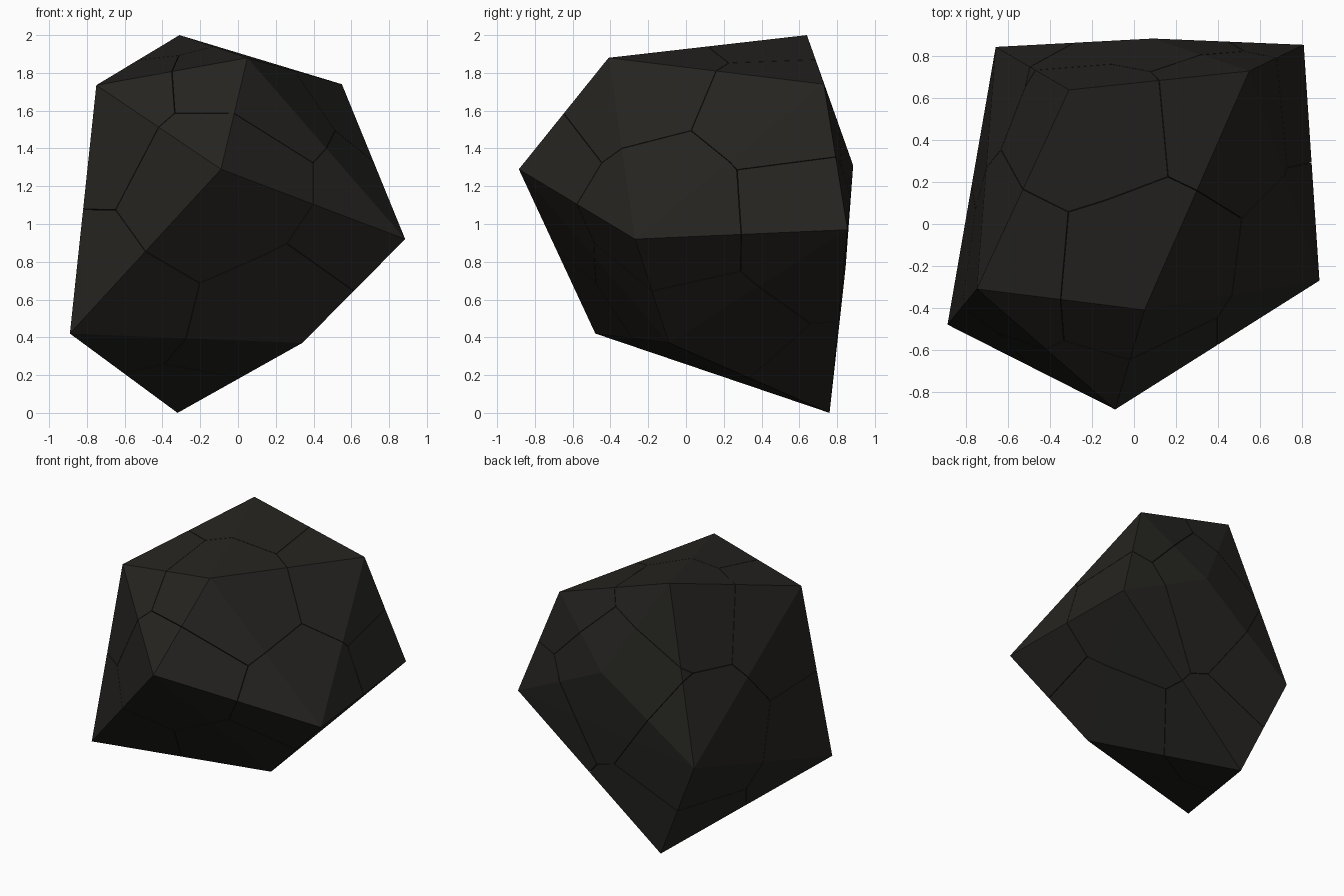
import bpy, bmesh
from mathutils import Vector

if "Cube" in bpy.data.objects:
    bpy.data.objects.remove(bpy.data.objects["Cube"])

# Corners of the irregular twenty-sided stone
CORNERS = [Vector(c) for c in (
    (-0.31, 0.64, 2.0), (0.05, -0.41, 1.88), (0.55, 0.73, 1.74),
    (0.885, -0.27, 0.92), (0.34, -0.09, 0.37), (-0.32, 0.76, 0.0),
    (-0.89, -0.48, 0.42), (-0.75, -0.31, 1.735), (-0.09, -0.885, 1.29),
    (0.81, 0.855, 0.97), (0.09, 0.885, 1.31), (-0.66, 0.845, 0.77))]
HALF_GAP = 0.0015

stone = bpy.data.materials.new("dark_stone")
stone.diffuse_color = (0.018, 0.017, 0.0145, 1)
stone.use_nodes = True
stone.node_tree.nodes["Principled BSDF"].inputs["Base Color"].default_value = stone.diffuse_color


def stone_piece(index):
    """The part of the stone that lies closest to one corner."""
    bm = bmesh.new()
    for c in CORNERS:
        bm.verts.new(c)
    bmesh.ops.convex_hull(bm, input=bm.verts[:])
    own = CORNERS[index]
    for other in CORNERS:
        if other is own:
            continue
        # Cut halfway to the neighbour, leaving a hairline crack
        normal = (other - own).normalized()
        point = (own + other) / 2 - normal * HALF_GAP
        bmesh.ops.bisect_plane(
            bm, geom=bm.verts[:] + bm.edges[:] + bm.faces[:], dist=1e-6,
            plane_co=point, plane_no=normal, clear_outer=True)
        rim = [e for e in bm.edges if e.is_boundary]
        if rim:
            bmesh.ops.holes_fill(bm, edges=rim, sides=0)
    bmesh.ops.recalc_face_normals(bm, faces=bm.faces[:])
    mesh = bpy.data.meshes.new(f"stone_piece_{index + 1}")
    bm.to_mesh(mesh)
    bm.free()
    mesh.materials.append(stone)
    obj = bpy.data.objects.new(mesh.name, mesh)
    bpy.context.collection.objects.link(obj)


# Twelve tightly fitted pieces, one around each corner
for i in range(len(CORNERS)):
    stone_piece(i)
